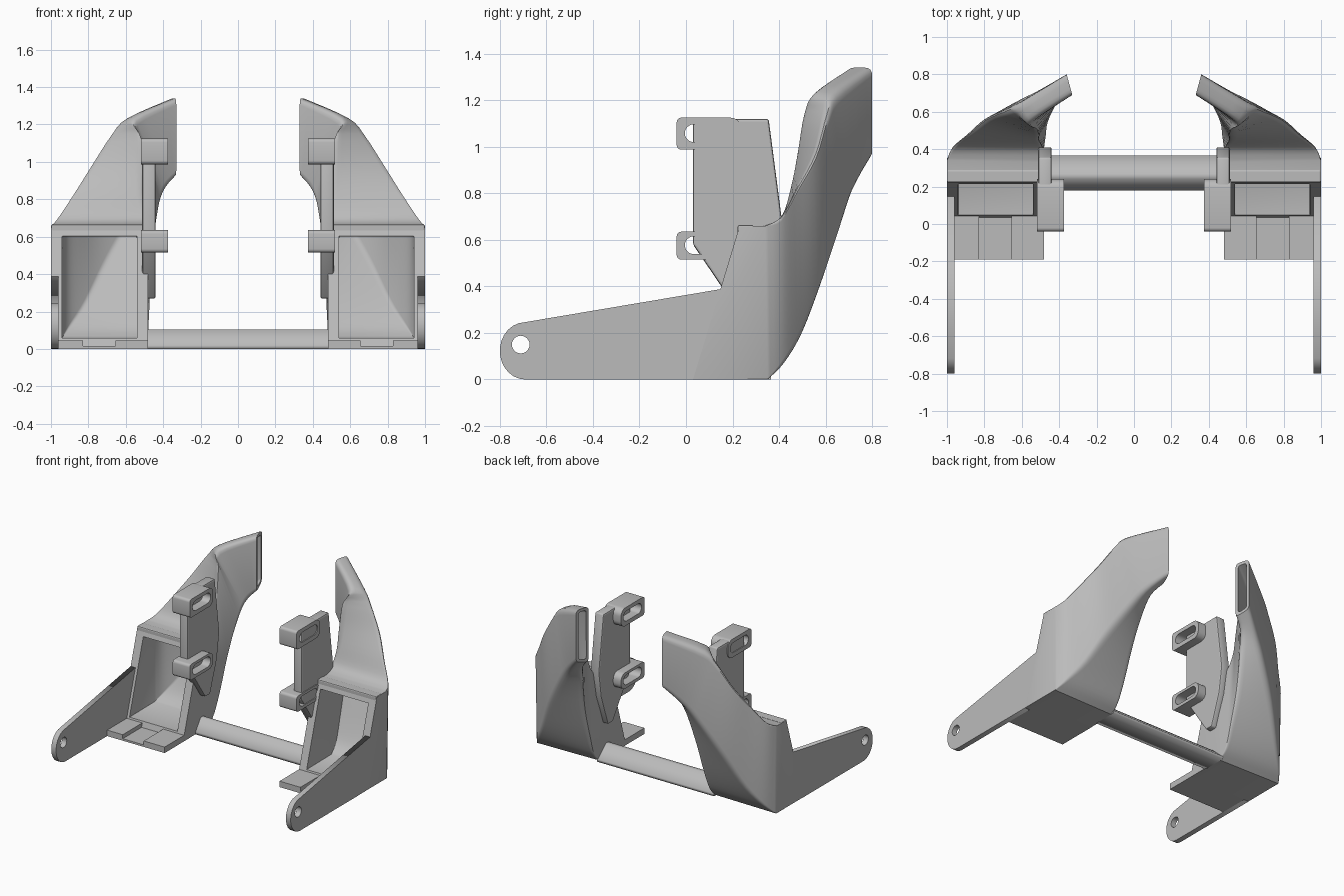
import bpy
import bmesh
import math
from mathutils import Matrix, Vector

cube = bpy.data.objects.get("Cube")
if cube:
    bpy.data.objects.remove(cube, do_unlink=True)

grey = bpy.data.materials.new("plain grey")
grey.use_nodes = True
colour = (0.5, 0.5, 0.5, 1)
grey.diffuse_color = colour
grey.node_tree.nodes["Principled BSDF"].inputs["Base Color"].default_value = colour


def add_object(name, mesh, mirrored=True, bevel=0, smooth=False):
    """Link a mesh, paint it, and optionally bevel, mirror and smooth it."""
    mesh.materials.clear()
    mesh.materials.append(grey)
    obj = bpy.data.objects.new(name, mesh)
    bpy.context.collection.objects.link(obj)
    if smooth:
        bpy.ops.object.select_all(action='DESELECT')
        obj.select_set(True)
        bpy.context.view_layer.objects.active = obj
        bpy.ops.object.shade_smooth_by_angle(angle=math.radians(35))
    if bevel:
        mod = obj.modifiers.new("Bevel", 'BEVEL')
        mod.width = bevel
        mod.segments = 2
    if mirrored:
        mod = obj.modifiers.new("Mirror", 'MIRROR')
        mod.use_mirror_merge = False
    return obj


def box(name, x, y, z, **options):
    bm = bmesh.new()
    bmesh.ops.create_cube(bm, size=1)
    for v in bm.verts:
        v.co = [lo + (hi - lo) * (c + 0.5) for c, (lo, hi) in zip(v.co, (x, y, z))]
    mesh = bpy.data.meshes.new(name)
    bm.to_mesh(mesh)
    bm.free()
    return add_object(name, mesh, **options)


def side_profile(name, outlines, x, **options):
    """Extrude y-z outlines along x; outlines after the first are holes."""
    curve = bpy.data.curves.new(name, 'CURVE')
    curve.dimensions = '2D'
    curve.fill_mode = 'BOTH'
    curve.extrude = (x[1] - x[0]) / 2
    for points in outlines:
        spline = curve.splines.new('POLY')
        spline.points.add(len(points) - 1)
        for p, (a, b) in zip(spline.points, points):
            p.co = (a, b, 0, 1)
        spline.use_cyclic_u = True
    temp = bpy.data.objects.new(name + " outline", curve)
    bpy.context.collection.objects.link(temp)
    bpy.context.view_layer.update()
    graph = bpy.context.evaluated_depsgraph_get()
    mesh = bpy.data.meshes.new_from_object(temp.evaluated_get(graph))
    bpy.data.objects.remove(temp, do_unlink=True)
    to_side = Matrix(((0, 0, 1, sum(x) / 2), (1, 0, 0, 0), (0, 1, 0, 0), (0, 0, 0, 1)))
    mesh.transform(to_side)
    bm = bmesh.new()
    bm.from_mesh(mesh)
    bmesh.ops.remove_doubles(bm, verts=bm.verts, dist=0.0001)
    bmesh.ops.recalc_face_normals(bm, faces=bm.faces)
    bm.to_mesh(mesh)
    bm.free()
    return add_object(name, mesh, **options)


def arc(y, z, ry, rz, start, end, steps=12):
    angles = [math.radians(start + (end - start) * i / steps) for i in range(steps + 1)]
    return [(y + ry * math.cos(a), z + rz * math.sin(a)) for a in angles]


def slot(y0, y1, z, r):
    return arc(y1 - r, z, r, r, -90, 90) + arc(y0 + r, z, r, r, 90, 270)


def rounded_box(y0, y1, z0, z1, r, r_back):
    return (arc(y0 + r, z0 + r, r, r, 180, 270, 4) + arc(y1 - r_back, z0 + r_back, r_back, r_back, 270, 360, 6)
            + arc(y1 - r_back, z1 - r_back, r_back, r_back, 0, 90, 6) + arc(y0 + r, z1 - r, r, r, 90, 180, 4))


# Duct corner rails: outer top, inner top, inner bottom, outer bottom
rails = [
    [(1, .23, .66), (1, .34, .66), (.97, .41, .7), (.89, .48, .83), (.8, .56, .98),
     (.69, .61, 1.15), (.61, .65, 1.23), (.36, .8, 1.34)],
    [(.48, .23, .66), (.48, .33, .66), (.49, .41, .7), (.51, .45, .83), (.51, .475, .98),
     (.52, .5, 1.15), (.55, .54, 1.24), (.33, .69, 1.34)],
    [(.48, .03, 0), (.48, .34, 0), (.48, .41, .07), (.47, .47, .22), (.46, .54, .43),
     (.43, .61, .67), (.39, .66, .83), (.33, .69, .92)],
    [(1, .03, 0), (1, .35, 0), (.95, .42, .07), (.86, .5, .2), (.74, .59, .43),
     (.6, .67, .66), (.5, .72, .8), (.36, .8, .95)],
]
walls = [.06, .06, .05, .045, .04, .03, .025, .022]
radii = [.003, .003, .02, .035, .045, .045, .045, .035]
STEPS = 4


def spline(values):
    """Keep the first span straight and smooth the rest."""
    out, last = [values[0]], len(values) - 1
    for i in range(1, last):
        a, b, c, d = values[max(i - 1, 1)], values[i], values[i + 1], values[min(i + 2, last)]
        for s in range(STEPS):
            t = s / STEPS
            out.append(b + (c - a) * (t / 2) + (a * 2 - b * 5 + c * 4 - d) * (t * t / 2)
                       + (b * 3 - a - c * 3 + d) * (t ** 3 / 2))
    return out + [values[last]]


def rounded_section(corners, r):
    ring = []
    for i, c in enumerate(corners):
        a = c + (corners[i - 1] - c).normalized() * r
        b = c + (corners[(i + 1) % 4] - c).normalized() * r
        for s in range(5):
            t = s / 4
            ring.append(a * (1 - t) ** 2 + c * (2 * t * (1 - t)) + b * t * t)
    return ring


def inset(corners, w):
    return [c + ((corners[i - 1] - c).normalized() + (corners[(i + 1) % 4] - c).normalized()) * w
            for i, c in enumerate(corners)]


# Hollow air duct: outer skin, inner skin, joined at both mouths
def build_duct():
    bm = bmesh.new()
    sections = list(zip(*[spline([Vector(p) for p in rail]) for rail in rails]))
    skins = [[], []]
    for corners, w, r in zip(sections, spline(walls), spline(radii)):
        for skin, quad, radius in ((skins[0], corners, r), (skins[1], inset(corners, w), r * 0.6)):
            skin.append([bm.verts.new(p) for p in rounded_section(quad, radius)])

    def bridge(a, b):
        for i in range(len(a)):
            j = (i + 1) % len(a)
            bm.faces.new((a[i], a[j], b[j], b[i]))

    for skin in skins:
        for a, b in zip(skin, skin[1:]):
            bridge(a, b)
    bridge(skins[0][0], skins[1][0])
    bridge(skins[0][-1], skins[1][-1])
    bmesh.ops.recalc_face_normals(bm, faces=bm.faces)
    mesh = bpy.data.meshes.new("air_duct")
    bm.to_mesh(mesh)
    bm.free()
    add_object("air_duct", mesh, smooth=True)


build_duct()
box("intake_lip", (.48, 1), (.222, .29), (.625, .664), bevel=.008)

# Side arms with pivot holes
arm = arc(-.69, .123, .11, .123, 270, 105) + [(.16, .39), (.03, 0)]
side_profile("side_arm", [arm, arc(-.71, .15, .038, .038, 0, 345, 23)], (.96, 1))

# Floor plates with a shallow channel
box("floor_inner", (.48, .655), (-.19, .12), (0, .045))
box("floor_channel", (.655, .83), (-.19, .12), (0, .015))
box("floor_outer", (.83, .97), (-.19, .12), (0, .045))

# Cross beam with sloped front and back
beam = [(.18, 0), (.18, .02), (.24, .105), (.27, .105), (.365, .02), (.365, 0)]
side_profile("cross_beam", [beam], (-.49, .49), mirrored=False)

# Mounting brackets with slotted tabs
bracket = [(.03, .58), (.03, 1.12), (.355, 1.12), (.41, .7), (.38, .5), (.3, .27), (.24, .27)]
side_profile("bracket_plate", [bracket], (.44, .512), bevel=.01)
for name, z0, z1 in (("upper_tab", .987, 1.125), ("lower_tab", .515, .635)):
    side_profile(name, [rounded_box(-.04, .24, z0, z1, .02, .05),
                        slot(-.005, .21, (z0 + z1) / 2 + .002, .038)], (.375, .518))
